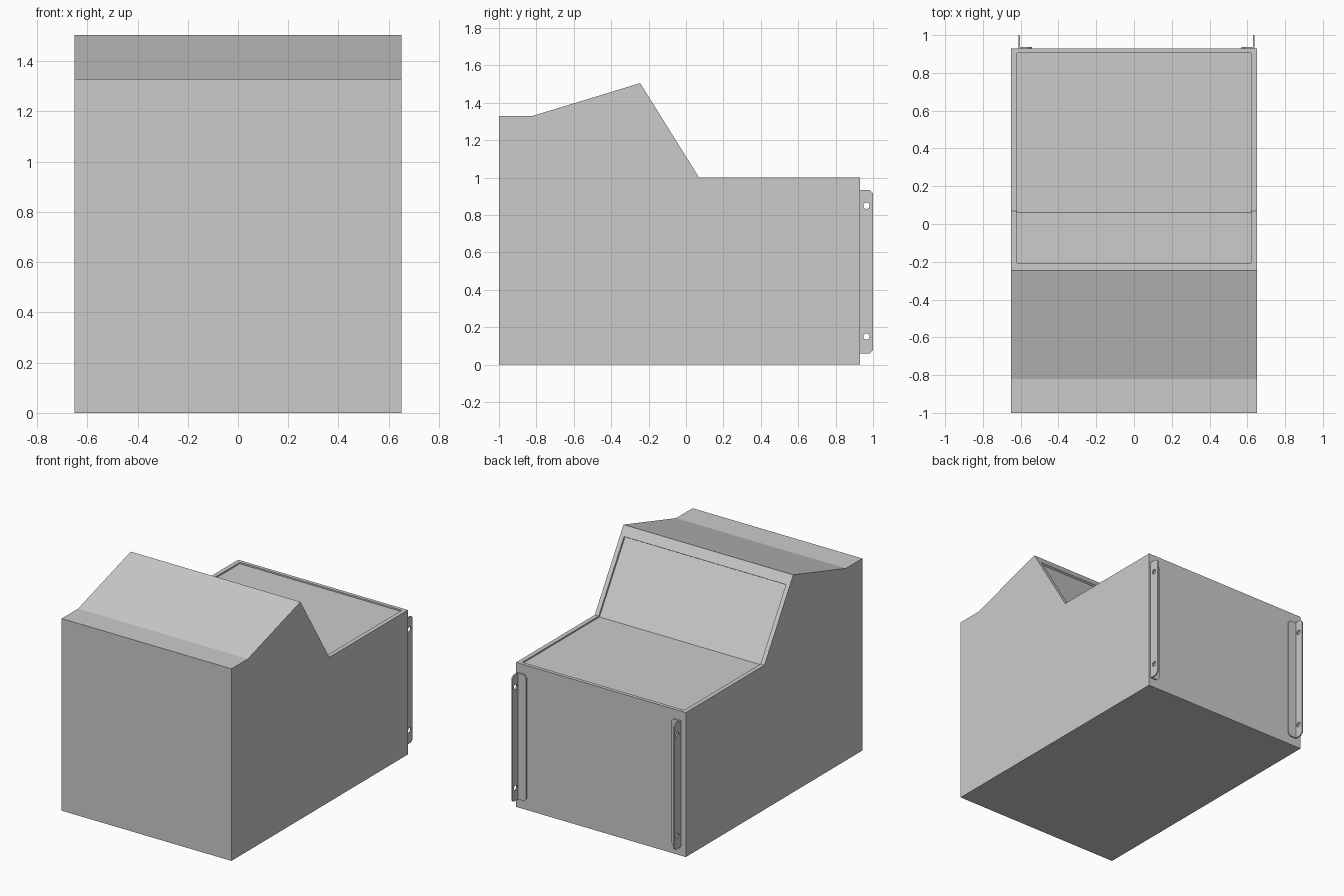
import bpy, bmesh
from mathutils import Vector

if "Cube" in bpy.data.objects:
    bpy.data.objects.remove(bpy.data.objects["Cube"])


def prism(name, pts, axis, a, b):
    """Extrude a 2D profile from a to b along x (profile y,z) or y (profile x,z)."""
    place = (lambda p, t: (t, p[0], p[1])) if axis == 'x' else (lambda p, t: (p[0], t, p[1]))
    bm = bmesh.new()
    face = bm.faces.new([bm.verts.new(place(p, a)) for p in pts])
    ext = bmesh.ops.extrude_face_region(bm, geom=[face])
    verts = [v for v in ext['geom'] if isinstance(v, bmesh.types.BMVert)]
    offset = Vector(place((0, 0), b - a))
    bmesh.ops.translate(bm, verts=verts, vec=offset)
    bmesh.ops.recalc_face_normals(bm, faces=bm.faces)
    mesh = bpy.data.meshes.new(name)
    bm.to_mesh(mesh)
    bm.free()
    ob = bpy.data.objects.new(name, mesh)
    bpy.context.collection.objects.link(ob)
    return ob


def cut(ob, cutter):
    """Subtract the cutter, apply the result and remove the cutter."""
    cutter.hide_render = True
    mod = ob.modifiers.new("cut", 'BOOLEAN')
    mod.operation = 'DIFFERENCE'
    mod.solver = 'EXACT'
    mod.object = cutter
    bpy.context.view_layer.objects.active = ob
    bpy.ops.object.modifier_apply(modifier=mod.name)
    bpy.data.objects.remove(cutter)


# Housing: side profile extruded across the width
body = prism("housing", [(-1, 0), (-1, 1.33), (-0.82, 1.33), (-0.245, 1.505),
                         (0.07, 1.0), (0.93, 1.0), (0.93, 0)], 'x', -0.65, 0.65)

# Shallow recess over the slope and the rear deck, leaving a thin rim
recess = prism("recess_cutter", [(-0.2185, 1.437), (0.0605, 0.99), (0.905, 0.99),
                                 (0.905, 1.05), (0.0975, 1.05), (-0.168, 1.469)],
               'x', -0.62, 0.62)
cut(body, recess)

# Rear mounting brackets: L-shaped angle with chamfered corners and two holes
Z0, Z1, C, T = 0.06, 0.935, 0.018, 0.008


def leg(start, end):
    """Chamfered strip profile running from the bend (start) to the free edge (end)."""
    c = C if end > start else -C
    return [(start, Z0), (end - c, Z0), (end, Z0 + C),
            (end, Z1 - C), (end - c, Z1), (start, Z1)]


for side, outer, inward in (("left", -0.611, 1), ("right", 0.638, -1)):
    plate = prism(side + "_bracket_plate", leg(0.93, 1.0), 'x', outer, outer + inward * T)
    for z in (0.15, 0.85):
        bpy.ops.mesh.primitive_cylinder_add(vertices=24, radius=0.017, depth=0.1,
                                            location=(outer, 0.965, z),
                                            rotation=(0, 1.5707963, 0))
        cut(plate, bpy.context.object)
    prism(side + "_bracket_flange", leg(outer + inward * T, outer + inward * 0.07),
          'y', 0.93, 0.93 + T)
